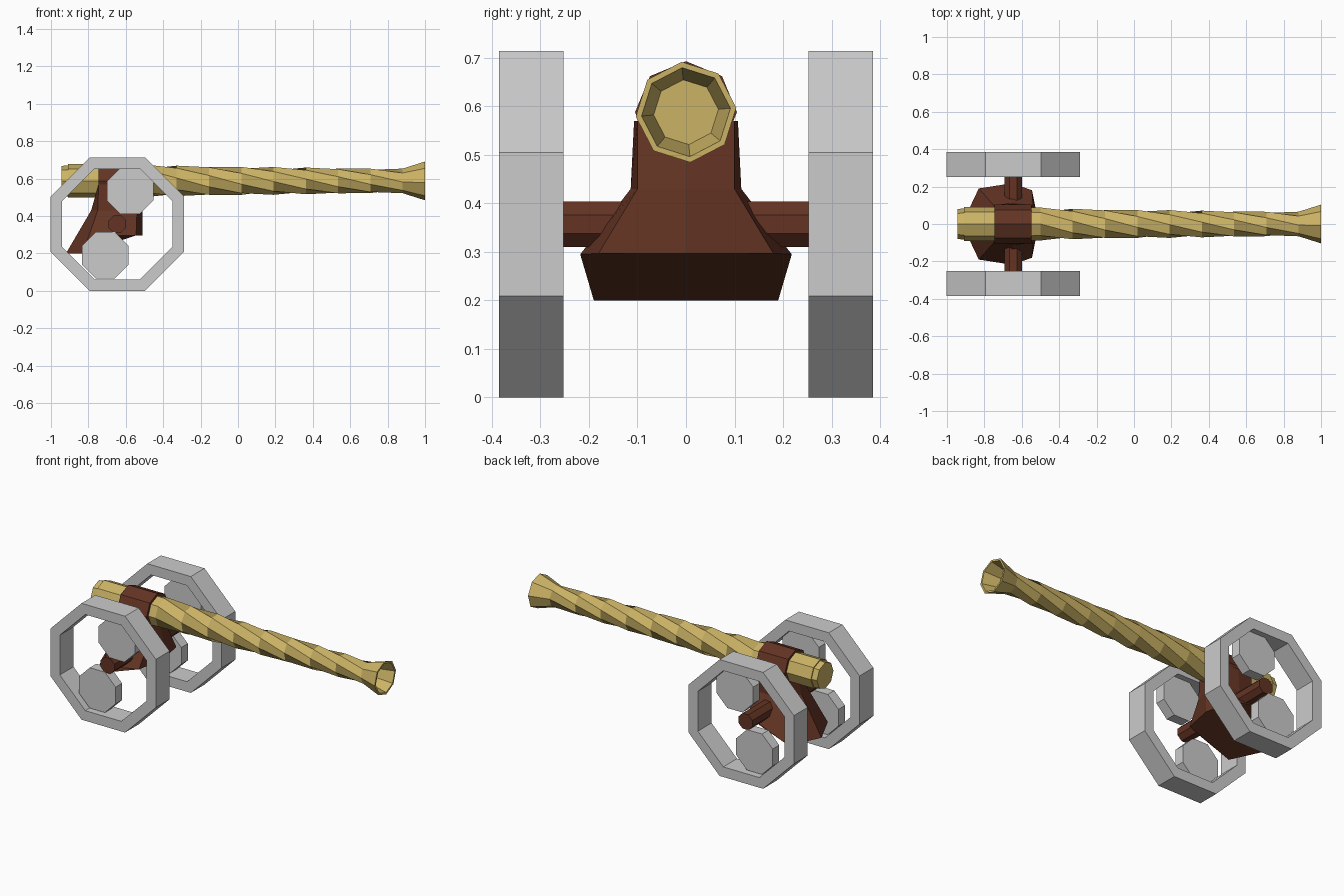
import bpy, bmesh
from math import sin, cos, pi, radians

cube = bpy.data.objects.get("Cube")
if cube:
    bpy.data.objects.remove(cube, do_unlink=True)


def material(name, rgb):
    m = bpy.data.materials.new(name)
    m.use_nodes = True
    m.diffuse_color = (*rgb, 1)
    m.node_tree.nodes["Principled BSDF"].inputs["Base Color"].default_value = (*rgb, 1)
    return m


GREY = material("light grey", (0.6, 0.6, 0.6))
BRASS = material("brass", (0.6, 0.45, 0.13))
WOOD = material("dark wood", (0.125, 0.034, 0.017))


def loft(name, rings, mat, closed=False):
    """Skin a list of equal-length rings; cap the ends or join them."""
    bm = bmesh.new()
    loops = [[bm.verts.new(p) for p in ring] for ring in rings]
    n = len(loops[0])
    pairs = list(zip(loops, loops[1:]))
    if closed:
        pairs.append((loops[-1], loops[0]))
    else:
        bm.faces.new(loops[0])
        bm.faces.new(loops[-1])
    for a, b in pairs:
        for i in range(n):
            j = (i + 1) % n
            bm.faces.new((a[i], a[j], b[j], b[i]))
    bmesh.ops.recalc_face_normals(bm, faces=bm.faces)
    mesh = bpy.data.meshes.new(name)
    bm.to_mesh(mesh)
    bm.free()
    mesh.materials.append(mat)
    ob = bpy.data.objects.new(name, mesh)
    bpy.context.collection.objects.link(ob)
    return ob


BORE_Z = 0.588
AXLE_X, AXLE_Z = -0.645, 0.357


def ring_x(x, r, turn=0):
    """Octagon around the barrel axis, one corner up when turn is zero."""
    angles = [radians(90 + turn) + i * pi / 4 for i in range(8)]
    return [(x, r * cos(a), BORE_Z + r * sin(a)) for a in angles]


def ring_y(x, y, z, apothem):
    """Octagon around a sideways axis, with a flat on top."""
    r = apothem / cos(pi / 8)
    angles = [(i + 0.5) * pi / 4 for i in range(8)]
    return [(x + r * cos(a), y, z + r * sin(a)) for a in angles]


# Barrel: stepped breech, twisted tapering shaft, flared hollow muzzle
TWIST, STEPS = 275, 8
barrel = [ring_x(-0.945, 0.08), ring_x(-0.91, 0.083), ring_x(-0.91, 0.09), ring_x(-0.6, 0.09)]
for i in range(STEPS + 1):
    t = i / STEPS
    barrel.append(ring_x(-0.5 + 1.38 * t, 0.088 - 0.022 * t ** 0.7, TWIST * t))
barrel += [ring_x(1.0, 0.104, TWIST), ring_x(1.0, 0.092, TWIST), ring_x(0.9, 0.067, TWIST)]
loft("barrel", barrel, BRASS)

# Clamp around the barrel
loft("barrel_clamp", [ring_x(-0.745, 0.105), ring_x(-0.547, 0.105)], WOOD)


# Carriage: flared base rising to a narrow neck, mirrored across y = 0
def mirrored(half):
    return half + [(x, -y, z) for x, y, z in reversed(half[1:-1])]


base = [(-0.51, 0, 0.297), (-0.545, 0.18, 0.297), (-0.65, 0.218, 0.295),
        (-0.83, 0.19, 0.2), (-0.92, 0, 0.2)]
neck = [(-0.51, 0, 0.43), (-0.54, 0.1, 0.43), (-0.65, 0.114, 0.43),
        (-0.75, 0.1, 0.43), (-0.785, 0, 0.43)]
saddle = [(-0.547, 0, 0.57), (-0.547, 0.1, 0.57), (-0.65, 0.107, 0.57),
          (-0.745, 0.1, 0.57), (-0.745, 0, 0.57)]
loft("carriage", [mirrored(p) for p in (base, neck, saddle)], WOOD)

# Axle
loft("axle", [ring_y(AXLE_X, y, AXLE_Z, 0.047) for y in (-0.345, 0.345)], WOOD)

# Wheels: octagonal rims, each with two weights resting inside
for side, s in (("left", 1), ("right", -1)):
    y0, y1 = s * 0.252, s * 0.385
    rim = [ring_y(AXLE_X, y, AXLE_Z, a)
           for y, a in ((y0, 0.357), (y1, 0.357), (y1, 0.295), (y0, 0.295))]
    loft("wheel_rim_" + side, rim, GREY, closed=True)
    for label, x, z in (("upper", -0.577, 0.535), ("lower", -0.71, 0.19)):
        loft(f"{label}_disc_{side}",
             [ring_y(x, s * y, z, 0.124) for y in (0.287, 0.35)], GREY)
